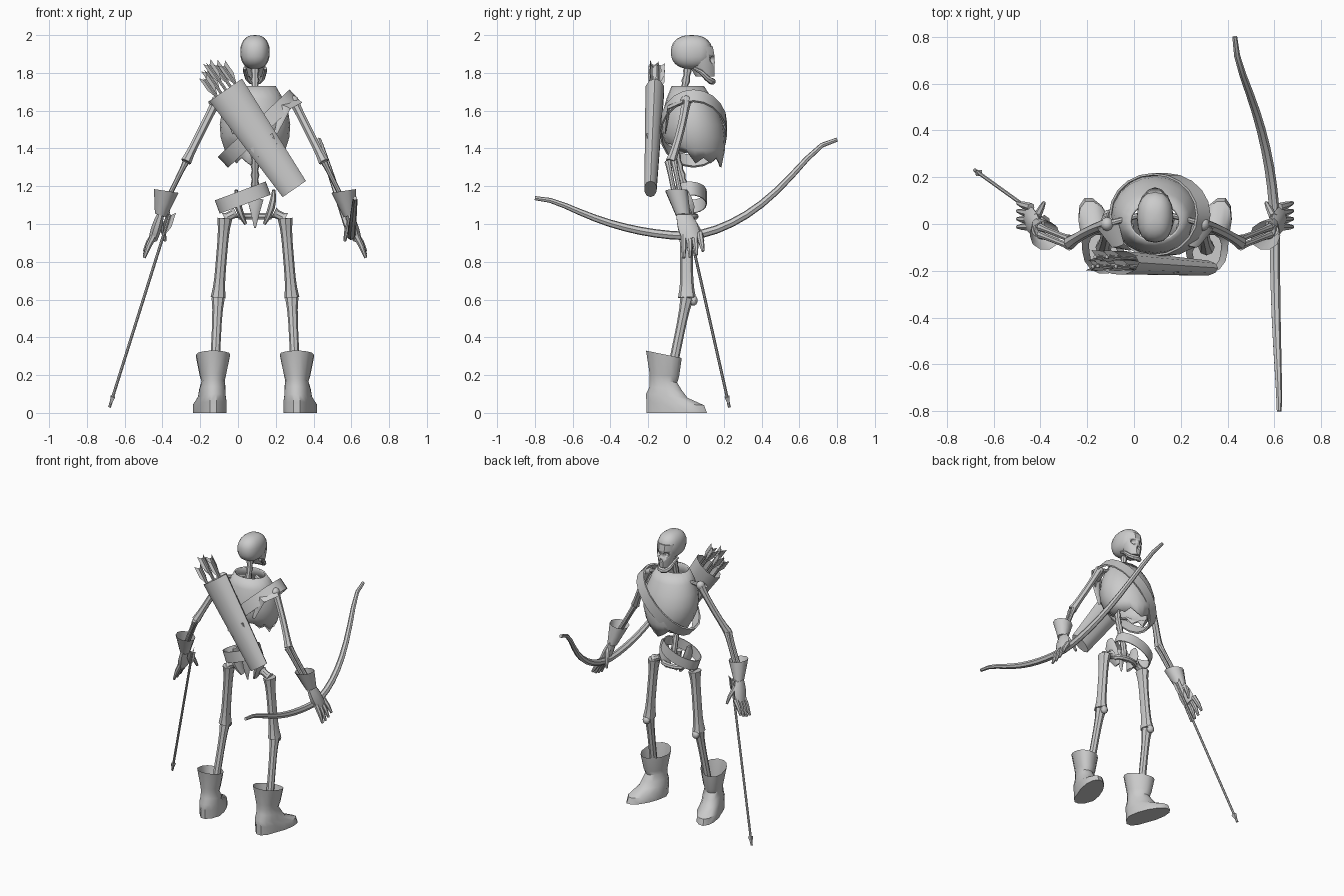
import bpy, bmesh, math
from mathutils import Vector as V
from math import sin, cos, pi, tau

if "Cube" in bpy.data.objects:
    bpy.data.objects.remove(bpy.data.objects["Cube"], do_unlink=True)

GREY = (.6, .6, .6, 1)
mat = bpy.data.materials.new("bone grey")
mat.use_nodes = True
mat.diffuse_color = GREY
mat.node_tree.nodes["Principled BSDF"].inputs["Base Color"].default_value = GREY

MID = .09  # the body's centre line
RIGHTWARD, FORWARD, UPWARD = V((1, 0, 0)), V((0, 1, 0)), V((0, 0, 1))


def finish(name, bm):
    bmesh.ops.recalc_face_normals(bm, faces=bm.faces)
    mesh = bpy.data.meshes.new(name)
    bm.to_mesh(mesh)
    bm.free()
    mesh.materials.append(mat)
    ob = bpy.data.objects.new(name, mesh)
    bpy.context.collection.objects.link(ob)
    bpy.ops.object.select_all(action='DESELECT')
    ob.select_set(True)
    bpy.context.view_layer.objects.active = ob
    bpy.ops.object.shade_smooth_by_angle(angle=math.radians(40))
    return ob


def steps(count):
    return [i / count for i in range(count + 1)]


def loft(name, rings, start_cap=True, end_cap=True, closed=False):
    """Skin a list of equal cross-sections."""
    bm = bmesh.new()
    loops = [[bm.verts.new(p) for p in ring] for ring in rings]
    pairs = list(zip(loops, loops[1:]))
    if closed:
        pairs.append((loops[-1], loops[0]))
    for lower, upper in pairs:
        for i in range(len(lower)):
            bm.faces.new((lower[i - 1], lower[i], upper[i], upper[i - 1]))
    if start_cap:
        bm.faces.new(loops[0])
    if end_cap:
        bm.faces.new(loops[-1])
    return finish(name, bm)


def ellipse(centre, u, v, sides=10):
    return [V(centre) + u * cos(tau * i / sides) + v * sin(tau * i / sides) for i in range(sides)]


def tube(name, path, radius, side=RIGHTWARD, flat=1, sides=7):
    """Loft along a path; radius is a function of the fraction travelled."""
    path = [V(p) for p in path]
    last = len(path) - 1
    rings = []
    for i, point in enumerate(path):
        along = (path[min(i + 1, last)] - path[max(i - 1, 0)]).normalized()
        u = (side - along * along.dot(side)).normalized()
        r = radius(i / last)
        rings.append(ellipse(point, u * r, along.cross(u) * r * flat, sides))
    return loft(name, rings)


def bone(name, start, end, r, flat=1):
    """Straight bone with knobbly ends."""
    path = [start.lerp(end, t) for t in steps(8)]
    return tube(name, path, lambda t: r * (1 + .4 * (2 * t - 1) ** 4), FORWARD, flat, 8)


def ball(name, centre, size, segments=10, power=1):
    """Ellipsoid; a power below one makes it boxier."""
    bm = bmesh.new()
    bmesh.ops.create_uvsphere(bm, u_segments=segments, v_segments=segments - 2, radius=1)
    for v in bm.verts:
        v.co = V(centre) + V([math.copysign(abs(a) ** power, a) * b for a, b in zip(v.co, size)])
    return finish(name, bm)


def band(name, centre, u, v, half_width):
    """Flat strap running round an ellipse."""
    outer = ellipse(centre, u, v, 20)
    inner = ellipse(centre, u * .95, v * .95, 20)
    rings = [(a - half_width, a + half_width, b + half_width, b - half_width) for a, b in zip(outer, inner)]
    loft(name, rings, False, False, closed=True)


# Skull with hollow sockets and nose
cranium = ball("cranium", (MID, .03, 1.91), (.078, .11, .09), 16, .85)
face_rings = []
for t in steps(4):
    width = .038 + .034 * sin(t * pi / 2)
    face_rings.append(ellipse((MID, .1 - .04 * t, 1.78 + .16 * t), RIGHTWARD * width, FORWARD * (width + .014)))
face = loft("face", face_rings)
for x, z, r in (-.03, 1.87, .02), (.03, 1.87, .02), (0, 1.83, .01):
    cutter = ball("socket_cutter", (MID + x, .15, z), (r, .04, r))
    for ob in face, cranium:
        cut = ob.modifiers.new("socket", 'BOOLEAN')
        cut.object = cutter
        bpy.context.view_layer.objects.active = ob
        bpy.ops.object.modifier_apply(modifier=cut.name)
    bpy.data.objects.remove(cutter, do_unlink=True)
jaw = [(MID + .055 * cos(pi * t), .04 + .1 * sin(pi * t), 1.755 + .07 * cos(pi * t) ** 4) for t in steps(8)]
tube("jaw", jaw, lambda t: .008 + .01 * sin(pi * t), UPWARD)

# Spine and neck, bowed backwards at the chest
spine = [(MID, .01 - .07 * sin(pi * t) ** 2, 1.06 + .8 * t) for t in steps(32)]
tube("spine", spine, lambda t: .02 + .003 * cos(pi * 32 * t), sides=8)

# Rib cage: open shell, cut higher at the back, pointed at the front
rib_rings = []
for t in steps(6):
    bulge = sin(pi * (.2 + .57 * t))
    front, back = .21 * sin(pi * (.15 + .5 * t)), -.13 * bulge
    ring = ellipse((MID, (front + back) / 2, 1.73 - .41 * t),
                   RIGHTWARD * .187 * bulge, FORWARD * (front - back) / 2, 20)
    for i, p in enumerate(ring):
        p.z += .09 * t ** 4 * max(0, -sin(tau * i / 20))
        if t == 1:
            p.z += .03 * (i % 2) - (.05 if i == 5 else 0)
    rib_rings.append(ring)
ribs = loft("rib_cage", rib_rings, False, False)
ribs.modifiers.new("thickness", 'SOLIDIFY').thickness = .01

# Straps
band("chest_strap", (.11, .04, 1.505), V((.19, 0, .178)), FORWARD * .178, V((-.027, 0, .029)))
band("belt", (.025, .02, 1.14), V((.135, 0, .05)), FORWARD * .09, V((-.013, 0, .035)))

# Middle of the pelvis
tube("sacrum", [(MID, -.02, 1.13), (MID, -.03, 1.06), (MID, -.02, .98)], lambda t: .045 - .04 * t, flat=.5)
pubic_arch = [(MID + .08 * cos(pi * t), .01 + .04 * sin(pi * t), 1.04) for t in steps(6)]
tube("pubic_bone", pubic_arch, lambda t: .017, UPWARD)


def build_side(label, s):
    def at(x, y, z):
        return V((MID + s * x, y, z))

    def named(part):
        return label + "_" + part

    shoulder, elbow, wrist = at(.205, 0, 1.65), at(.365, -.08, 1.33), at(.49, -.03, 1.08)
    hip, knee, ankle = at(.16, 0, 1.03), at(.195, .005, .61), at(.22, -.1, .1)

    # Arm and shoulder bones
    bone(named("collar_bone"), at(.02, .05, 1.69), shoulder, .012)
    tube(named("shoulder_blade"), [shoulder, at(.16, -.09, 1.62), at(.11, -.11, 1.48)],
         lambda t: .05 - .04 * t, flat=.3)
    ball(named("shoulder_joint"), shoulder, (.028, .03, .03))
    arm_bow = at(.28, -.02, 1.5)
    tube(named("upper_arm"), [shoulder.lerp(arm_bow, t).lerp(arm_bow.lerp(elbow, t), t) for t in steps(8)],
         lambda t: .022 * (1 + .3 * (2 * t - 1) ** 4), FORWARD)
    spread = FORWARD * .016
    bone(named("inner_forearm"), elbow + spread, wrist + spread, .013)
    bone(named("outer_forearm"), elbow - spread, wrist - spread, .013)

    # Glove: flared open cuff, palm, fingers and thumb
    cuff = [ellipse(at(.47 + .03 * t, -.05 + .035 * t, 1.175 - .13 * t),
                    V((.065 - .035 * t, 0, .01 * s)), FORWARD * (.062 - .022 * t)) for t in steps(2)]
    loft(named("glove_cuff"), cuff, start_cap=False)
    palm_top, palm_end = at(.497, -.02, 1.06), at(.54, .03, .92)
    tube(named("palm"), [palm_top.lerp(palm_end, t) for t in steps(4)],
         lambda t: .036 + .02 * sin(pi * t * .8), FORWARD, flat=.5)
    for i in range(4):
        root, tip = at(.53, .028 * i - .012, .95), at(.587, .034 * i - .012, .82 + .004 * i * i)
        middle = root.lerp(tip, .5) + RIGHTWARD * s * .004
        tube(named("finger_%d" % i), [root, middle, tip], lambda t: .018 - .01 * t * t, FORWARD)
    tube(named("thumb"), [at(.505, .03, 1.02), at(.485, .07, .96), at(.475, .09, .91)],
         lambda t: .018 - .01 * t, FORWARD)

    # Hip and leg bones
    tube(named("hip_blade"), [at(.1 - .05 * t * t, .02 * t - .02, 1.18 - .18 * t) for t in steps(4)],
         lambda t: .025 + .03 * sin(pi * t), FORWARD, flat=.35)
    bone(named("thigh_neck"), at(.1, 0, 1.06), hip, .023)
    bone(named("thigh"), hip, knee, .034, flat=.84)
    ball(named("knee_cap"), knee + V((0, .035, -.015)), (.026, .022, .027))
    bone(named("shin"), knee, ankle, .025)

    # Boot: open flared shaft, creased ankle, splayed foot
    boot = []
    for z, toe, width in ((.31, -.02, .09), (.2, -.035, .068), (.17, -.045, .06), (.13, -.02, .068),
                          (.09, .01, .07), (.05, .1, .078), (0, .115, .076)):
        tilt = .02 if z > .3 else .01 if z else 0
        heel = -.195 if .1 < z < .3 else -.214
        ring = ellipse((0, (heel + toe) / 2, z), RIGHTWARD * width, V((0, (toe - heel) / 2, -tilt)), 14)
        boot.append([at(p.x + .22 + .28 * max(0, p.y + .12), p.y, p.z) for p in ring])
    loft(named("boot"), boot, start_cap=False)


build_side("left", 1)
build_side("right", -1)

# Bow held in the left hand: recurved tips, front limb sweeping higher and inwards
bow = []
for t in steps(20):
    reach = 2 * t - 1
    curl = abs(reach) ** 1.7 + .12 * sin(pi * reach ** 4)
    bow.append((.6 - .17 * curl if reach > 0 else .6 + .02 * curl, .8 * reach,
                .937 + curl * (.51 if reach > 0 else .2)))
tube("bow", bow, lambda t: .023 - .012 * abs(2 * t - 1) ** 2)


def arrow(name, tail, tip):
    r = .008
    along = (tip - tail).normalized()
    u = along.orthogonal().normalized()
    tube(name + "_shaft", [tail, tip], lambda t: r, u)
    tube(name + "_head", [tip - along * .06, tip], lambda t: .017 * (1.05 - t), u, sides=4)
    bm = bmesh.new()
    for k in range(3):
        out = u * cos(tau * k / 3) + along.cross(u) * sin(tau * k / 3)
        corners = (0, r), (-.02, .028), (.06, .028), (.11, r)
        bm.faces.new([bm.verts.new(tail + along * a + out * b) for a, b in corners])
    finish(name + "_feathers", bm)


arrow("held_arrow", V((-.36, 0, 1.05)), V((-.68, .23, .03)))

# Quiver across the back, filled with spare arrows
mouth, base = V((-.065, -.165, 1.71)), V((.298, -.188, 1.185))
axis = (base - mouth).normalized()
across = axis.cross(FORWARD)
loft("quiver", [ellipse(mouth.lerp(base, t), across * (.105 - .03 * t), FORWARD * (.052 - .018 * t))
                for t in steps(4)], start_cap=False)
for i in range(5):
    tail = mouth + across * .03 * (i - 2) - axis * (.16 - .025 * abs(i - 2))
    tail += FORWARD * (.02 if i % 2 else -.02)
    arrow("spare_arrow_%d" % i, tail, tail + axis * .5)
